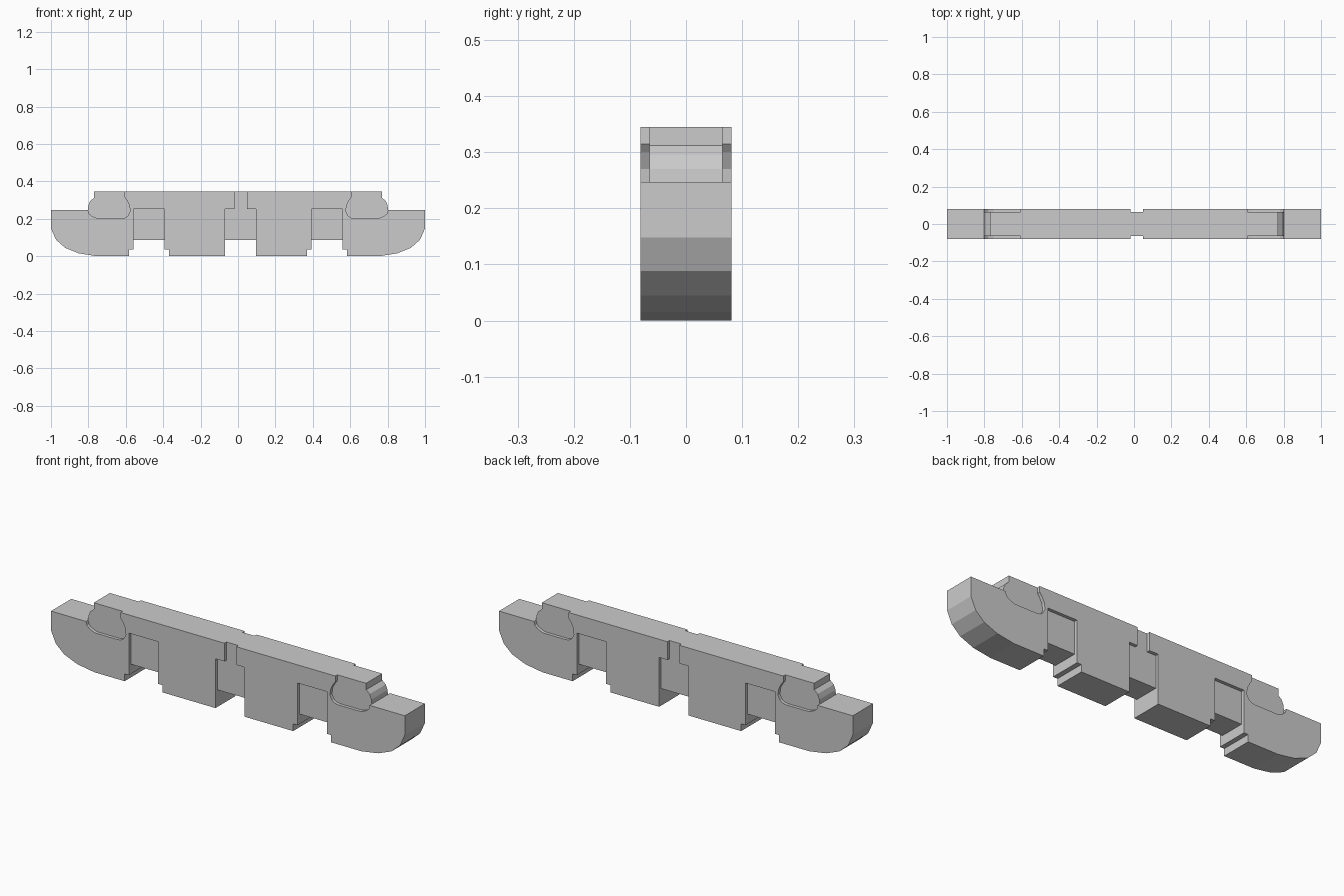
import bpy
import bmesh

if "Cube" in bpy.data.objects:
    bpy.data.objects.remove(bpy.data.objects["Cube"])

HALF_WIDTH = 0.0815   # outer faces
CORE_WIDTH = 0.065    # recessed faces
TOP, SHELF, ROOF, WEB, STEP = 0.345, 0.247, 0.252, 0.087, 0.037


def add_prism(bm, profile, half):
    """Extrude an x-z outline symmetrically across y."""
    face = bm.faces.new([bm.verts.new((x, -half, z)) for x, z in profile])
    moved = bmesh.ops.extrude_face_region(bm, geom=[face])["geom"]
    verts = [v for v in moved if isinstance(v, bmesh.types.BMVert)]
    bmesh.ops.translate(bm, verts=verts, vec=(0, 2 * half, 0))


def make_object(name, bm):
    bmesh.ops.recalc_face_normals(bm, faces=bm.faces[:])
    mesh = bpy.data.meshes.new(name)
    bm.to_mesh(mesh)
    bm.free()
    obj = bpy.data.objects.new(name, mesh)
    bpy.context.collection.objects.link(obj)
    return obj


def mirrored(profile, side):
    return [(x * side, z) for x, z in profile]


def half_outline(pocket, slot):
    """Outline of the -x half; pocket and slot are its inner edges."""
    return [
        # rounded end
        (-1, SHELF), (-1, 0.148), (-0.973, 0.088), (-0.925, 0.045),
        (-0.85, 0.015), (-0.755, 0),
        # stepped notch and side pocket
        (-0.584, 0), (-0.584, STEP), (-0.56, STEP), (-0.56, ROOF),
        (-0.394, ROOF), (-0.394, STEP), (-0.369, STEP), (-0.369, 0),
        # middle pocket and slot
        (pocket, 0), (pocket, ROOF), (slot, ROOF), (slot, TOP),
        # rounded socket
        (-0.607, TOP), (-0.607, 0.315), (-0.595, 0.3), (-0.58, 0.27),
        (-0.577, 0.238), (-0.59, 0.215), (-0.605, 0.205), (-0.625, 0.202),
        (-0.75, 0.202), (-0.78, 0.213), (-0.797, 0.228), (-0.802, SHELF),
    ]


# Full-width halves
bm = bmesh.new()
add_prism(bm, half_outline(-0.07, -0.02), HALF_WIDTH)
add_prism(bm, mirrored(half_outline(-0.095, -0.048), -1), HALF_WIDTH)
body = make_object("bar_body", bm)

# Narrow core: middle web, pocket webs and rounded lugs
lug = [(-0.77, TOP), (-0.77, 0.312), (-0.79, 0.295), (-0.8, 0.27),
       (-0.802, SHELF), (-0.815, 0.22), (-0.8, 0.18), (-0.57, 0.18),
       (-0.57, TOP)]
pocket_web = [(-0.566, WEB), (-0.385, WEB), (-0.385, 0.28), (-0.566, 0.28)]
bm = bmesh.new()
add_prism(bm, [(-0.1, WEB), (0.12, WEB), (0.12, TOP), (-0.1, TOP)], CORE_WIDTH)
for side in (1, -1):
    add_prism(bm, mirrored(lug, side), CORE_WIDTH)
    add_prism(bm, mirrored(pocket_web, side), CORE_WIDTH)
core = make_object("core", bm)
core.hide_render = True

# Join both into one clean solid
union = body.modifiers.new("join_core", "BOOLEAN")
union.operation = "UNION"
union.solver = "EXACT"
union.object = core
bpy.context.view_layer.objects.active = body
bpy.ops.object.modifier_apply(modifier=union.name)
bpy.data.objects.remove(core)
